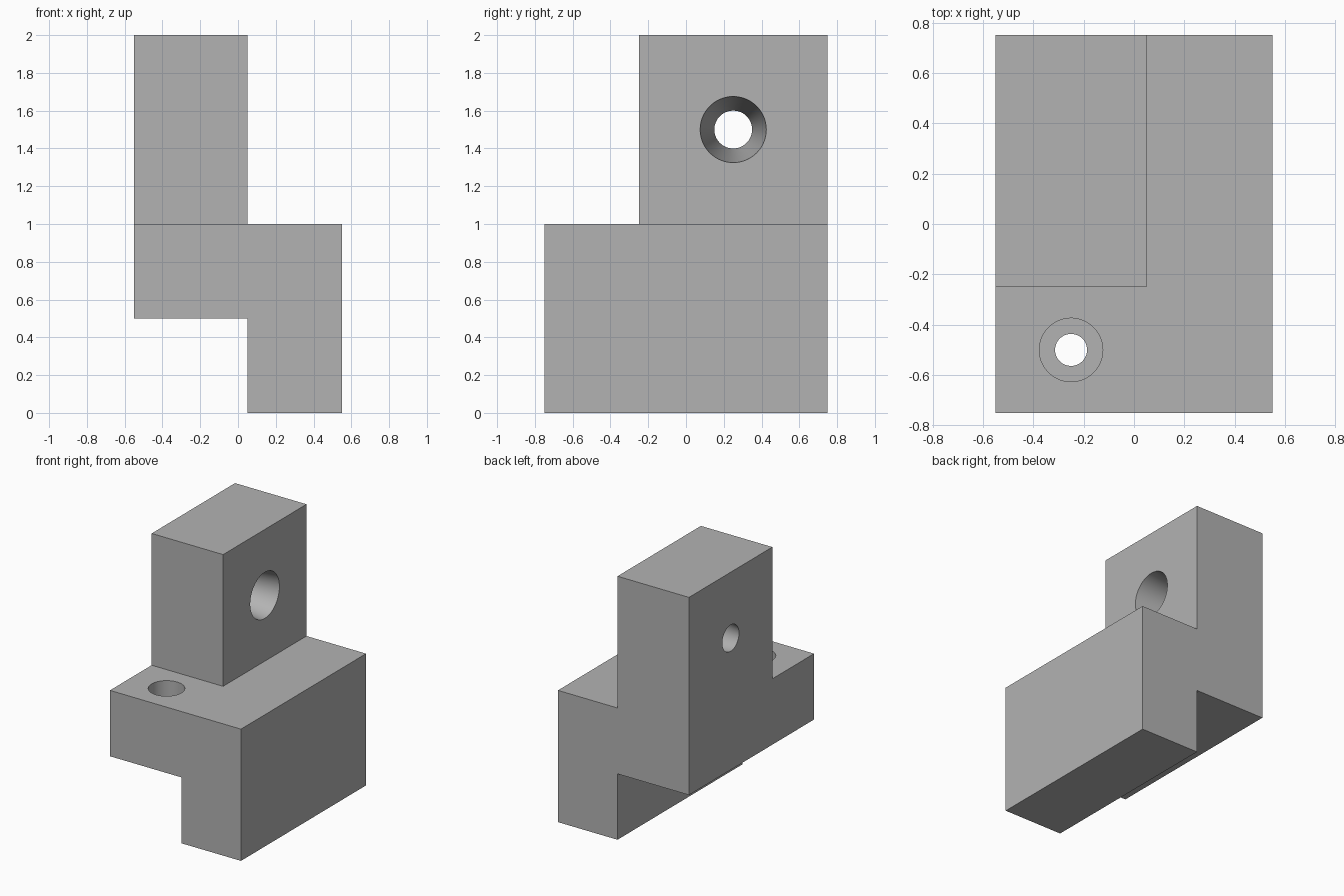
import bpy, bmesh
from math import pi, radians

cube = bpy.data.objects.get("Cube")
if cube:
    bpy.data.objects.remove(cube, do_unlink=True)

# Single grey material
grey = bpy.data.materials.new("plain_grey")
grey.use_nodes = True
colour = (0.45, 0.45, 0.45, 1)
grey.diffuse_color = colour
grey.node_tree.nodes["Principled BSDF"].inputs["Base Color"].default_value = colour

# Stepped profile in x and z, extruded from front to back
profile = [(0.05, 0), (0.55, 0), (0.55, 1), (0.05, 1),
           (0.05, 2), (-0.55, 2), (-0.55, 0.5), (0.05, 0.5)]
bm = bmesh.new()
face = bm.faces.new([bm.verts.new((x, -0.75, z)) for x, z in profile])
extruded = bmesh.ops.extrude_face_region(bm, geom=[face])["geom"]
bmesh.ops.translate(bm, vec=(0, 1.5, 0),
                    verts=[v for v in extruded if isinstance(v, bmesh.types.BMVert)])
bmesh.ops.recalc_face_normals(bm, faces=bm.faces)
mesh = bpy.data.meshes.new("stepped_bracket")
bm.to_mesh(mesh)
bm.free()
mesh.materials.append(grey)
bracket = bpy.data.objects.new("stepped_bracket", mesh)
bpy.context.collection.objects.link(bracket)


def cut(name):
    """Subtract the active object from the bracket, then discard it."""
    cutter = bpy.context.object
    cutter.name = name
    cutter.hide_render = True
    cutter.data.materials.append(grey)
    mod = bracket.modifiers.new(name, "BOOLEAN")
    mod.operation = "DIFFERENCE"
    mod.solver = "EXACT"
    mod.object = cutter
    bpy.context.view_layer.objects.active = bracket
    bpy.ops.object.modifier_apply(modifier=mod.name)
    bpy.data.objects.remove(cutter, do_unlink=True)


# Open space in front of the tower
bpy.ops.mesh.primitive_cube_add(size=1, location=(-0.25, -0.75, 1.75))
bpy.context.object.scale = (1, 1, 1.5)
cut("tower_setback")

# Tapered hole through the tower, wide end on the left
bpy.ops.mesh.primitive_cone_add(vertices=96, radius1=0.0875, radius2=0.1875, depth=0.8,
                                location=(-0.25, 0.25, 1.5), rotation=(0, pi / 2, 0))
cut("tapered_hole")

# Counterbored screw hole through the ledge
for name, radius, bottom in (("screw_hole", 0.0635, 0.4), ("counterbore", 0.126, 0.75)):
    top = 1.1
    bpy.ops.mesh.primitive_cylinder_add(vertices=96, radius=radius, depth=top - bottom,
                                        location=(-0.25, -0.5, (top + bottom) / 2))
    cut(name)

# Smooth hole walls, crisp edges
bpy.ops.object.select_all(action="DESELECT")
bracket.select_set(True)
bpy.context.view_layer.objects.active = bracket
bpy.ops.object.shade_smooth_by_angle(angle=radians(30))
